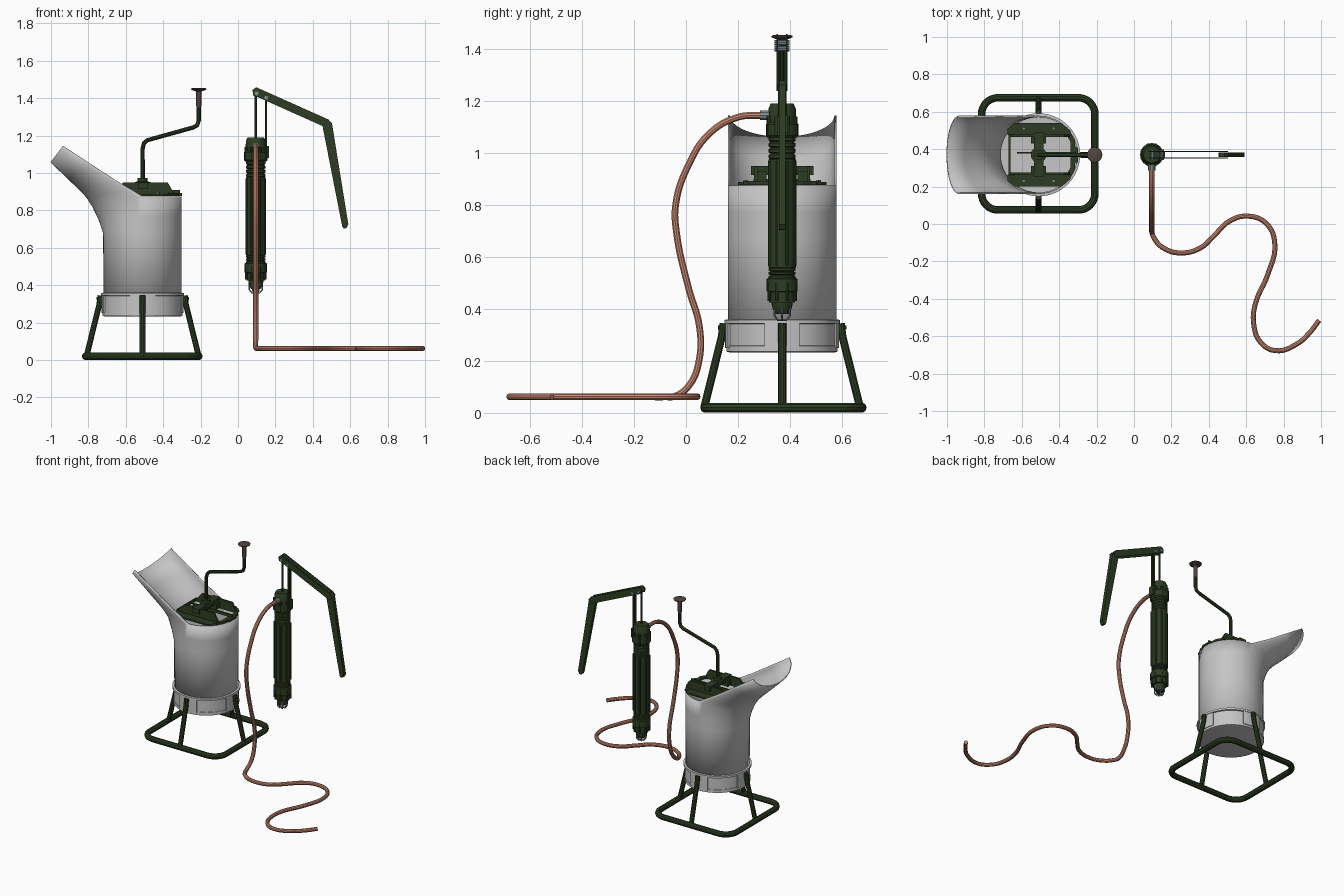
import bpy, bmesh, math
from mathutils import Vector

if "Cube" in bpy.data.objects:
    bpy.data.objects.remove(bpy.data.objects["Cube"])

def material(name, rgb):
    m = bpy.data.materials.new(name)
    m.diffuse_color = (*rgb, 1)
    m.use_nodes = True
    m.node_tree.nodes["Principled BSDF"].inputs["Base Color"].default_value = m.diffuse_color
    return m

GREEN = material("dark green paint", (.026, .046, .016))
GREY = material("light grey metal", (.56, .56, .56))
HOSE = material("salmon rubber", (.60, .25, .165))
BROWN = material("brown knob", (.085, .058, .052))
STEEL = material("blue grey steel", (.22, .26, .29))
BX, BY = -.51, .37      # bucket axis
PX, PY = .095, .37      # pump axis

def finish(ob, mat, smooth=True):
    ob.data.materials.clear()
    ob.data.materials.append(mat)
    bpy.ops.object.select_all(action='DESELECT')
    ob.select_set(True)
    bpy.context.view_layer.objects.active = ob
    if smooth:
        bpy.ops.object.shade_smooth_by_angle(angle=math.radians(35))
    return ob

def from_bm(name, bm, mat, smooth=True):
    me = bpy.data.meshes.new(name)
    bm.to_mesh(me)
    bm.free()
    ob = bpy.data.objects.new(name, me)
    bpy.context.collection.objects.link(ob)
    return finish(ob, mat, smooth)

def lathe(name, profile, x, y, mat, n=32):
    bm = bmesh.new()
    rings = [[bm.verts.new((x + r*math.cos(2*math.pi*i/n), y + r*math.sin(2*math.pi*i/n), z))
              for i in range(n)] for r, z in profile]
    for a, b in zip(rings, rings[1:]):
        for i in range(n):
            bm.faces.new((a[i], a[(i+1) % n], b[(i+1) % n], b[i]))
    bm.faces.new(rings[0][::-1])
    bm.faces.new(rings[-1])
    bmesh.ops.recalc_face_normals(bm, faces=bm.faces)
    return from_bm(name, bm, mat)

def prism(name, outline, lo, hi, mat, axis='y'):
    """Extrude an (x, z) outline along y, or an (x, y) outline along z."""
    bm = bmesh.new()
    at = (lambda a, b, c: (a, c, b)) if axis == 'y' else (lambda a, b, c: (a, b, c))
    f = [bm.verts.new(at(a, b, lo)) for a, b in outline]
    g = [bm.verts.new(at(a, b, hi)) for a, b in outline]
    bm.faces.new(f)
    bm.faces.new(g[::-1])
    n = len(f)
    for i in range(n):
        bm.faces.new((f[i], g[i], g[(i+1) % n], f[(i+1) % n]))
    bmesh.ops.recalc_face_normals(bm, faces=bm.faces)
    return from_bm(name, bm, mat, False)

def box(name, x0, x1, y0, y1, z0, z1, mat):
    return prism(name, [(x0, z0), (x1, z0), (x1, z1), (x0, z1)], y0, y1, mat)

def tube(name, pts, r, mat, cyclic=False, bezier=False):
    cu = bpy.data.curves.new(name, 'CURVE')
    cu.dimensions = '3D'
    cu.bevel_depth, cu.bevel_resolution, cu.use_fill_caps = r, 3, True
    sp = cu.splines.new('BEZIER' if bezier else 'POLY')
    P = sp.bezier_points if bezier else sp.points
    P.add(len(pts) - 1)
    for p, co in zip(P, pts):
        if bezier:
            p.co = co
            p.handle_left_type = p.handle_right_type = 'AUTO'
        else:
            p.co = (*co, 1)
    sp.resolution_u = 6
    sp.use_cyclic_u = cyclic
    ob = bpy.data.objects.new(name, cu)
    bpy.context.collection.objects.link(ob)
    bpy.ops.object.select_all(action='DESELECT')
    ob.select_set(True)
    bpy.context.view_layer.objects.active = ob
    bpy.ops.object.convert(target='MESH')
    return finish(bpy.context.object, mat)

# Bucket wall: round below, its left half swept out into an open spout
R = .205
sections = [((-.51, .25), (-.715, .25)), ((-.51, .68), (-.717, .68)), ((-.51, .77), (-.743, .754)),
            ((-.51, .875), (-.775, .82)), ((-.565, .908), (-.808, .872)), ((-.65, .958), (-.85, .916)),
            ((-.78, 1.043), (-.91, .973)), ((-.936, 1.145), (-1, 1.06))]
bm = bmesh.new()
N = 32
left, right = [], []
for k, (e, b) in enumerate(sections):
    row = []
    for i in range(N + 1):
        t = math.pi*(.5 + i/N)
        d = max(0, -math.cos(t))
        row.append(bm.verts.new((e[0] + (b[0]-e[0])*d, BY + R*math.sin(t), e[1] + (b[1]-e[1])*d)))
    left.append(row)
    if k < 4:
        right.append([bm.verts.new((BX + R*math.cos(t), BY + R*math.sin(t), e[1]))
                      for t in (math.pi*(i/N - .5) for i in range(N + 1))])
for rows in (left, right):
    for a, b in zip(rows, rows[1:]):
        for i in range(N):
            bm.faces.new((a[i], a[i+1], b[i+1], b[i]))
bmesh.ops.remove_doubles(bm, verts=bm.verts, dist=1e-4)
wall = from_bm("bucket_wall_and_spout", bm, GREY)
s = wall.modifiers.new("thickness", 'SOLIDIFY')
s.thickness, s.offset = .008, 0

# Bucket foot: closed floor, bands and four raised pads behind the legs
lathe("bucket_floor", [(.2, .232), (.214, .236), (.214, .258), (.209, .26), (.2, .26)], BX, BY, GREY, 64)
lathe("foot_shell", [(.212, .25), (.212, .345), (.205, .345), (.205, .25)], BX, BY, GREY, 64)
lathe("foot_flange", [(.207, .342), (.222, .344), (.222, .358), (.207, .36), (.207, .342)], BX, BY, GREY, 64)
for q in range(4):
    arc = [math.pi*(q/2 + j/40) for j in range(-4, 5)]
    prism("foot_pad_%d" % q, [(BX + .219*math.cos(t), BY + .219*math.sin(t)) for t in arc] +
          [(BX + .207*math.cos(t), BY + .207*math.sin(t)) for t in arc[::-1]], .25, .345, GREY, 'z')

# Stand: rounded square tube, four leaning legs with bolts
ring = []
for q, (sx, sy) in enumerate(((1, 1), (-1, 1), (-1, -1), (1, -1))):
    for j in range(9):
        t = math.pi/2*(q + j/8)
        ring.append((-.512 + sx*.215 + .088*math.cos(t), .375 + sy*.212 + .088*math.sin(t), .02))
tube("stand_ring", ring, .02, GREEN, cyclic=True)
for q in range(4):
    c, sn = round(math.cos(q*math.pi/2)), round(math.sin(q*math.pi/2))
    P = lambda r, z: (BX + c*r, BY + sn*r, z)
    tube("stand_leg_%d" % q, [P(.3, .02), P(.232, .295), P(.226, .345)], .016, GREEN)
    tube("leg_bolt_%d" % q, [P(.2, .328), P(.247, .328)], .008, GREEN)

# Cutter frame across the bucket mouth
for s in (-1, 1):
    Y = lambda d: BY + s*d
    prism("frame_flange", [(-.675, Y(.105)), (-.675, Y(.14)), (-.64, Y(.17)), (-.39, Y(.17)),
                           (-.34, Y(.13)), (-.34, Y(.105))], .878, .888, GREEN, 'z')
    web = [(-.67, .88), (-.615, .948), (-.375, .948), (-.335, .88)]
    prism("frame_web", web, *sorted((Y(.095), Y(.108))), GREEN)
    for x in (-.59, -.43):
        lathe("frame_bolt", [(.01, .885), (.01, .897)], x, Y(.14), STEEL, 6)
    box("bearing_block", -.55, -.47, *sorted((Y(.06), Y(.1))), .885, .93, GREEN)
box("frame_cross_bar", -.535, -.485, .25, .49, .915, .95, GREEN)
box("frame_rear_bar", -.67, -.66, .26, .48, .88, .9, GREEN)
prism("frame_front_band", [(-.36, .22), (-.315, .29), (-.315, .45), (-.36, .52),
                           (-.375, .5), (-.34, .44), (-.34, .3), (-.375, .24)], .878, .892, GREEN, 'z')
box("frame_latch", -.34, -.3, .33, .41, .878, .892, GREEN)
box("cutter_blade", -.625, -.31, .376, .386, .89, .91, GREEN)

# Crank and its knob
lathe("crank_collar", [(.042, .93), (.042, .952), (.027, .954), (.027, .974)], BX, BY, GREEN, 16)
tube("crank", [(BX, BY, z) for z in (.9, 1.13)] + [(-.503, BY, 1.158), (-.485, BY, 1.175), (-.24, BY, 1.243),
     (-.218, BY, 1.255), (-.21, BY, 1.28), (-.21, BY, 1.4)], .0115, GREEN)
lathe("crank_knob", [(.011, 1.35), (.014, 1.36), (.014, 1.435), (.04, 1.445), (.041, 1.451), (.03, 1.455)],
      -.21, BY, BROWN, 20)

# Pump body, turned from bottom to top
lathe("pump_strainer_seat", [(.026, .38), (.036, .4), (.04, .415), (.04, .47)], PX, PY, GREEN, 12)
lathe("pump_lower_nut", [(.05, .425), (.05, .465), (.06, .468), (.06, .515), (.052, .52)], PX, PY, GREEN, 16)
def threads(z0, z1, n):
    h = (z1 - z0)/n
    return [(r, z0 + h*(i + f)) for i in range(n) for f, r in ((0, .045), (.25, .052), (.75, .052), (1, .045))]
lathe("pump_lower_threads", threads(.515, .56, 3), PX, PY, GREEN, 24)
lathe("pump_barrel", [(.045, .555), (.053, .56), (.053, .975), (.045, .98)], PX, PY, GREEN, 24)
lathe("pump_upper_threads", threads(.975, 1.065, 4), PX, PY, GREEN, 24)
lathe("pump_cap", [(.055, 1.06), (.063, 1.068), (.063, 1.11), (.055, 1.118), (.053, 1.17), (.044, 1.19)],
      PX, PY, GREEN, 16)
for i in range(8):
    t = math.pi/4*(i + .5)
    x, y = PX + .051*math.cos(t), PY + .051*math.sin(t)
    tube("barrel_rib_%d" % i, [(x, y, .565), (x, y, .97)], .008, GREEN)
    x, y = PX + .054*math.cos(t), PY + .054*math.sin(t)
    tube("cap_lug_%d" % i, [(x, y, 1.07), (x, y, 1.14)], .01, GREEN)
    tube("nut_lug_%d" % i, [(x, y, .43), (x, y, .5)], .007, GREEN)
box("pivot_boss", .11, .165, PY-.02, PY+.02, 1.08, 1.145, GREEN)

# Strainer cage under the pump
for i in range(3):
    t = math.pi/3*i
    c, s = math.cos(t), math.sin(t)
    tube("strainer_wire_%d" % i, [(PX + c*a, PY + s*a, z) for a, z in
         ((-.034, .41), (-.034, .375), (-.02, .358), (.02, .358), (.034, .375), (.034, .41))], .004, STEEL)

# Piston rod, pivot link and pins
tube("piston_rod", [(PX, PY, 1.15), (PX, PY, 1.43)], .007, GREEN)
for s in (-1, 1):
    tube("pivot_link", [(.15, PY + s*.011, 1.1), (.15, PY + s*.011, 1.4)], .006, GREEN)
for x, z in ((.1, 1.425), (.15, 1.402)):
    tube("lever_pin", [(x, PY-.029, z), (x, PY+.029, z)], .011, STEEL)

# Lever: twin arm plates and a hanging grip
for y in (PY-.021, PY+.015):
    prism("lever_arm", [(.08, 1.415), (.078, 1.445), (.098, 1.458), (.485, 1.285), (.502, 1.265),
                        (.48, 1.238), (.1, 1.408)], y, y+.006, GREEN)
prism("lever_grip", [(.452, 1.25), (.46, 1.275), (.485, 1.28), (.503, 1.262), (.59, .725), (.58, .705),
                     (.565, .703), (.557, .715)], PY-.013, PY+.013, GREEN)

# Hose with its outlet fitting
tube("outlet_fitting", [(PX, .345, 1.145), (PX, .285, 1.145)], .019, STEEL)
down = [(.3, 1.145), (.2, 1.138), (.09, 1.075), (.01, .955), (-.04, .8), (-.036, .69), (.01, .48),
        (.052, .33), (.05, .2), (.015, .11), (-.04, .065)]
flat = [(.11, -.08), (.16, -.13), (.255, -.155), (.36, -.125), (.43, -.06), (.51, .015), (.61, .042),
        (.71, 0), (.753, -.11), (.715, -.27), (.648, -.43), (.64, -.535), (.675, -.63), (.755, -.677),
        (.87, -.642), (.94, -.58), (.99, -.515)]
tube("hose", [(PX, y, z) for y, z in down] + [(x, y, .062) for x, y in flat], .0135, HOSE, bezier=True)
